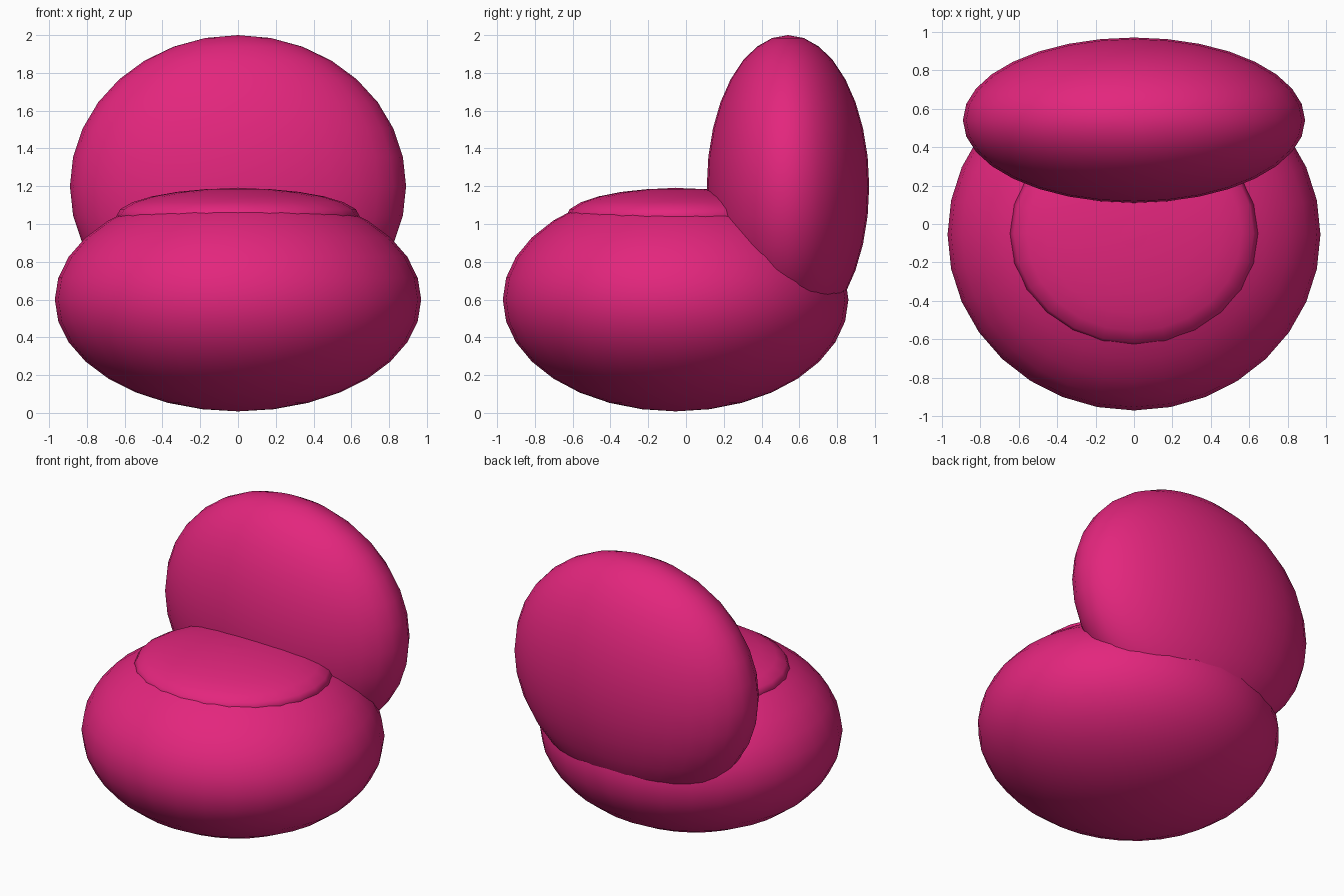
import bpy

if "Cube" in bpy.data.objects:
    bpy.data.objects.remove(bpy.data.objects["Cube"])

# One fabric colour for the whole chair
pink = bpy.data.materials.new("bright_pink")
pink.diffuse_color = (0.768, 0.019, 0.205, 1.0)
pink.use_nodes = True
pink.node_tree.nodes["Principled BSDF"].inputs["Base Color"].default_value = pink.diffuse_color


def pad(name, centre, radii, segments, rings):
    """Smooth ellipsoid pad with the given centre and radii."""
    bpy.ops.mesh.primitive_uv_sphere_add(segments=segments, ring_count=rings,
                                         radius=1, location=centre)
    ob = bpy.context.object
    ob.name = name
    ob.scale = radii
    bpy.ops.object.transform_apply(location=False, rotation=False, scale=True)
    bpy.ops.object.shade_smooth()
    ob.data.materials.append(pink)
    return ob


# Wide round base
pad("seat_base", (0, -0.055, 0.6), (0.97, 0.915, 0.592), 32, 16)
# Thin cushion on top of the base
pad("seat_cushion", (0, -0.05, 1.04), (0.645, 0.585, 0.15), 24, 12)
# Upright oval back
pad("backrest", (0, 0.54, 1.2), (0.89, 0.43, 0.8), 32, 16)
